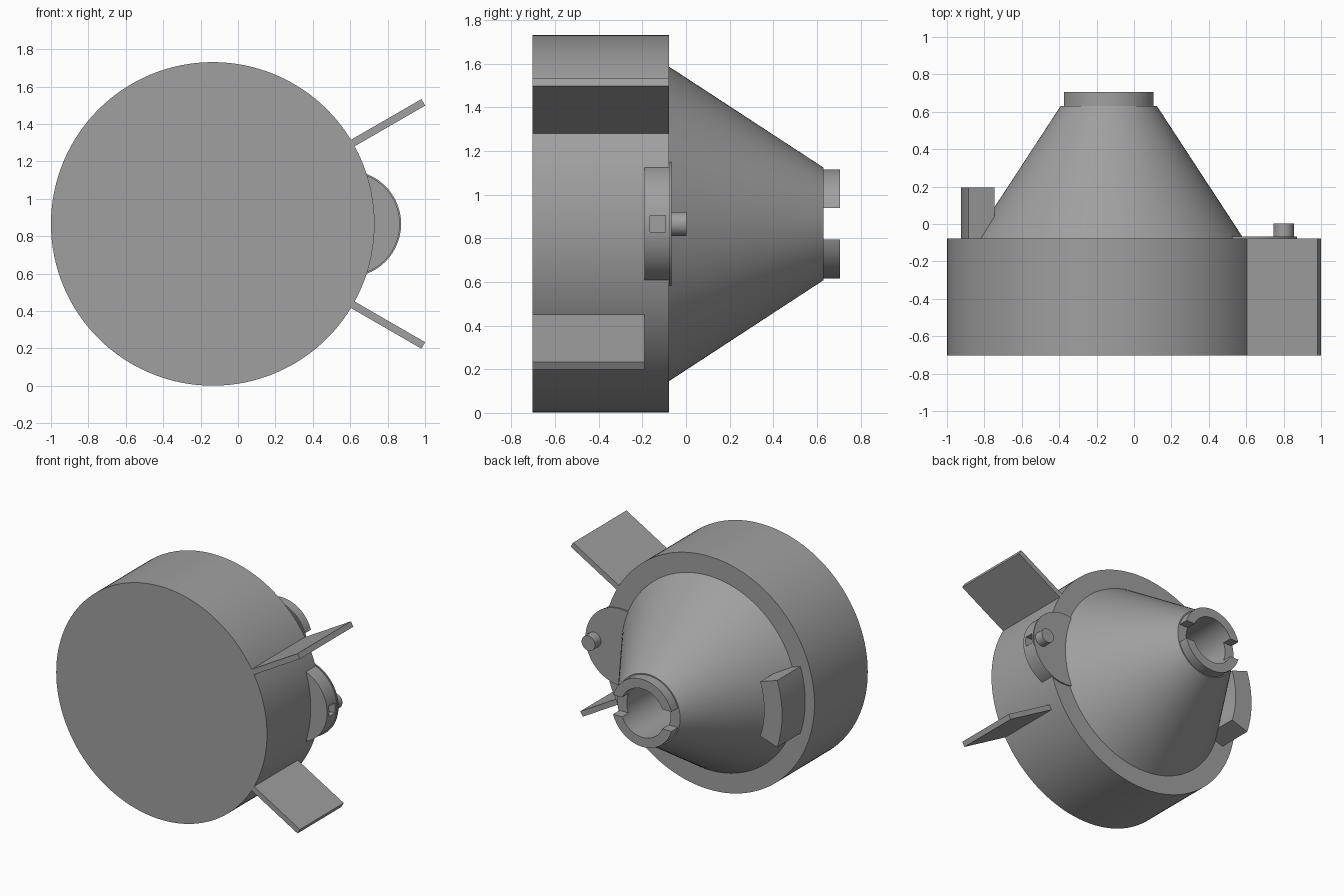
import bpy, bmesh, math
from mathutils import Matrix, Vector

if "Cube" in bpy.data.objects:
    bpy.data.objects.remove(bpy.data.objects["Cube"])

CX, CZ = -0.135, 0.866          # main axis, running along y
R, FRONT, BACK = 0.865, -0.703, -0.077

grey = bpy.data.materials.new("plain grey")
grey.diffuse_color = (0.35, 0.35, 0.35, 1)
grey.use_nodes = True
grey.node_tree.nodes["Principled BSDF"].inputs["Base Color"].default_value = grey.diffuse_color


def finish(name, bm):
    bmesh.ops.remove_doubles(bm, verts=bm.verts, dist=1e-5)
    bmesh.ops.recalc_face_normals(bm, faces=bm.faces)
    mesh = bpy.data.meshes.new(name)
    bm.to_mesh(mesh)
    bm.free()
    mesh.materials.append(grey)
    ob = bpy.data.objects.new(name, mesh)
    bpy.context.collection.objects.link(ob)
    return ob


def smooth(ob):
    bpy.ops.object.select_all(action='DESELECT')
    ob.select_set(True)
    bpy.context.view_layer.objects.active = ob
    bpy.ops.object.shade_smooth_by_angle(angle=math.radians(30))


def revolve(name, profile, cx=CX, cz=CZ, steps=96):
    """Spin (radius, y) points about an axis parallel to y."""
    bm = bmesh.new()
    verts = [bm.verts.new((cx + r, y, cz)) for r, y in profile]
    edges = [bm.edges.new(p) for p in zip(verts, verts[1:])]
    bmesh.ops.spin(bm, geom=verts + edges, cent=(cx, 0, cz), axis=(0, 1, 0),
                   angle=math.tau, steps=steps)
    return finish(name, bm)


def disc(name, radius, y0, y1, cx=CX, steps=96):
    return revolve(name, [(0, y0), (radius, y0), (radius, y1), (0, y1)], cx, CZ, steps)


def box(name, lo, hi, turn=0):
    """Box given relative to the main axis, turned about that axis."""
    bm = bmesh.new()
    bmesh.ops.create_cube(bm, size=1)
    lo, hi = Vector(lo), Vector(hi)
    size = hi - lo
    m = (Matrix.Translation((CX, 0, CZ)) @ Matrix.Rotation(turn, 4, 'Y')
         @ Matrix.Translation((lo + hi) / 2) @ Matrix.Diagonal((*size, 1)))
    bmesh.ops.transform(bm, matrix=m, verts=bm.verts)
    return finish(name, bm)


def cut(ob, cutter):
    mod = ob.modifiers.new("cut", 'BOOLEAN')
    mod.operation, mod.solver, mod.object = 'DIFFERENCE', 'EXACT', cutter
    bpy.context.view_layer.update()
    result = ob.evaluated_get(bpy.context.evaluated_depsgraph_get())
    mesh = bpy.data.meshes.new_from_object(result)
    ob.modifiers.clear()
    ob.data = mesh
    bpy.data.objects.remove(cutter)


# Drum body
smooth(disc("drum_body", R, FRONT, BACK, steps=128))

# Cone with a bored, slotted collar
cone = revolve("cone_nozzle", [(0, -0.1), (0.72, -0.1), (0.72, BACK), (0.258, 0.63),
                               (0.25, 0.63), (0.25, 0.705), (0.18, 0.705),
                               (0.18, 0.2), (0, 0.2)], steps=128)
cut(cone, box("slot_cutter", (-0.4, 0.63, -0.072), (0.4, 0.8, 0.072)))
smooth(cone)

# Round side lobe with a square socket, cover plate and peg
lobe = disc("side_lobe", 0.278, -0.19, BACK, 0.587)
cut(lobe, box("socket_cutter", (0.9, -0.165, -0.038), (1.1, -0.095, 0.038)))
smooth(lobe)
smooth(disc("lobe_cover", 0.285, BACK, -0.067, 0.587))
smooth(disc("lobe_peg", 0.055, -0.07, 0.003, 0.8, 48))

# Radial fins, the lower one shorter
box("upper_fin", (0.84, FRONT, -0.02), (1.3, BACK, 0.02), math.radians(-30))
box("lower_fin", (0.84, FRONT, -0.02), (1.3, -0.19, 0.02), math.radians(30))

# Curved lug on the back rim
bm = bmesh.new()
half, n = math.radians(18.3), 16
loops = []
for i in range(n + 1):
    a = math.pi - half + 2 * half * i / n
    loops.append([bm.verts.new((CX + r * math.cos(a), y, CZ + r * math.sin(a)))
                  for r, y in ((0.643, BACK - 0.02), (0.79, BACK - 0.02),
                               (0.79, 0.195), (0.643, 0.195))])
for a, b in zip(loops, loops[1:]):
    for k in range(4):
        j = (k + 1) % 4
        bm.faces.new((a[k], a[j], b[j], b[k]))
bm.faces.new(loops[0])
bm.faces.new(loops[-1])
smooth(finish("curved_lug", bm))
